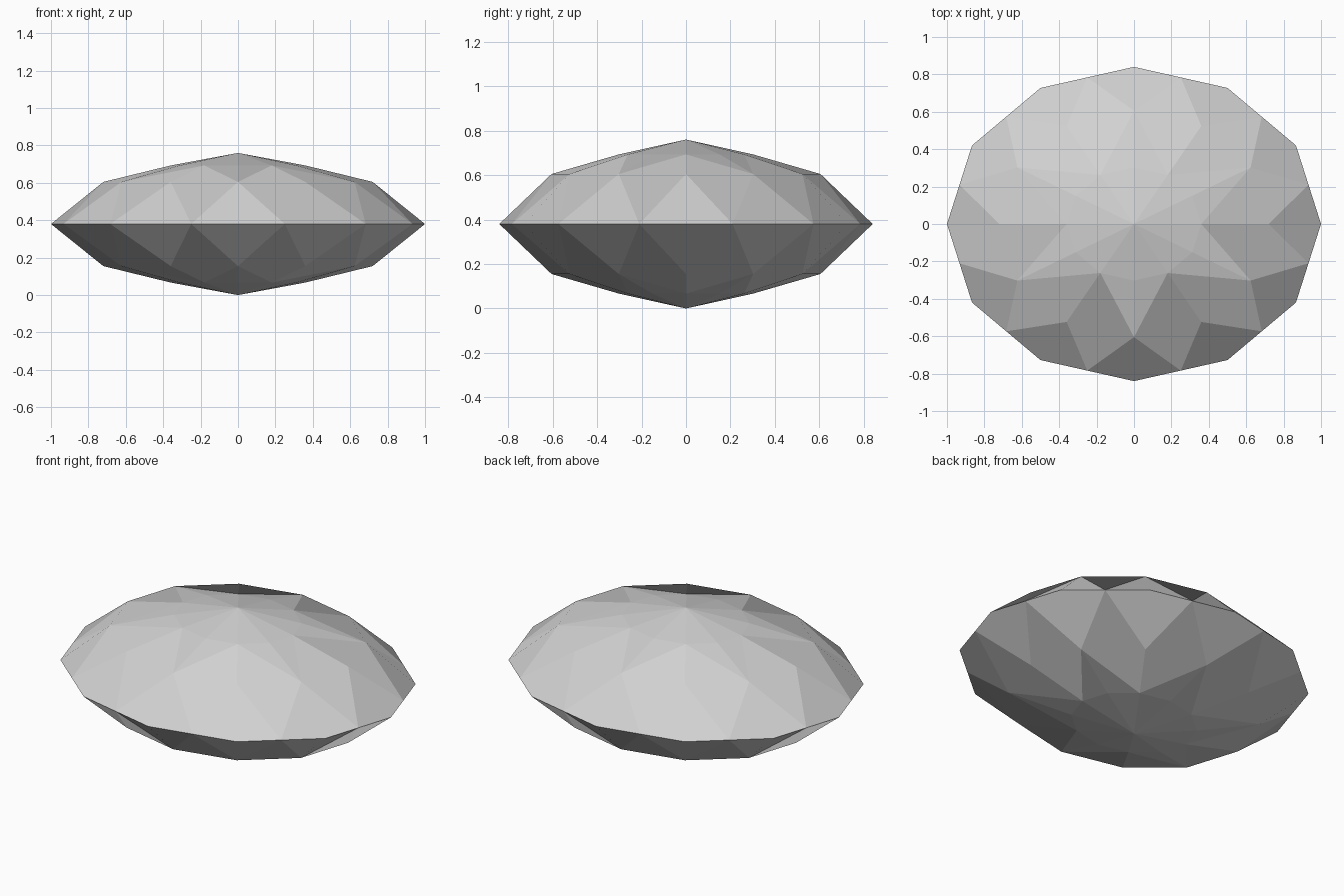
import bpy
import bmesh
from math import sin, cos, pi

SIDES = 12
RIM_Z = 0.38
DEPTH = 0.84  # y radius relative to x radius

if "Cube" in bpy.data.objects:
    bpy.data.objects.remove(bpy.data.objects["Cube"], do_unlink=True)

stone = bpy.data.materials.new("pale_grey")
stone.use_nodes = True
colour = (0.64, 0.64, 0.64, 1)
stone.diffuse_color = colour
stone.node_tree.nodes["Principled BSDF"].inputs["Base Color"].default_value = colour

bm = bmesh.new()


def ring(radius, z):
    """Oval ring of corners."""
    steps = [2 * pi * i / SIDES for i in range(SIDES)]
    return [bm.verts.new((radius * cos(a), radius * DEPTH * sin(a), z)) for a in steps]


# Rim corners and the midpoints between them
rim = ring(1, RIM_Z)
mids = [bm.verts.new((rim[i].co + rim[(i + 1) % SIDES].co) / 2) for i in range(SIDES)]


def dome(side):
    """Cut facets on one half: side is 1 for the crown, -1 for the underside."""
    outer = ring(0.72, RIM_Z + side * 0.225)
    inner = ring(0.36, RIM_Z + side * 0.313)
    tip = bm.verts.new((0, 0, RIM_Z + side * 0.38))
    for i in range(SIDES):
        j = (i + 1) % SIDES
        even = i if i % 2 == 0 else j
        odd = j if i % 2 == 0 else i
        # Kite at the rim, long facet between kites, star facet, centre facet
        bm.faces.new((rim[i], mids[i], outer[i], mids[i - 1]))
        bm.faces.new((outer[i], mids[i], outer[j], inner[even]))
        bm.faces.new((outer[odd], inner[even], inner[odd]))
        bm.faces.new((tip, inner[i], inner[j]))


dome(1)
dome(-1)
bmesh.ops.recalc_face_normals(bm, faces=bm.faces[:])

mesh = bpy.data.meshes.new("faceted_gem")
bm.to_mesh(mesh)
bm.free()
mesh.materials.append(stone)
gem = bpy.data.objects.new("faceted_gem", mesh)
bpy.context.collection.objects.link(gem)
